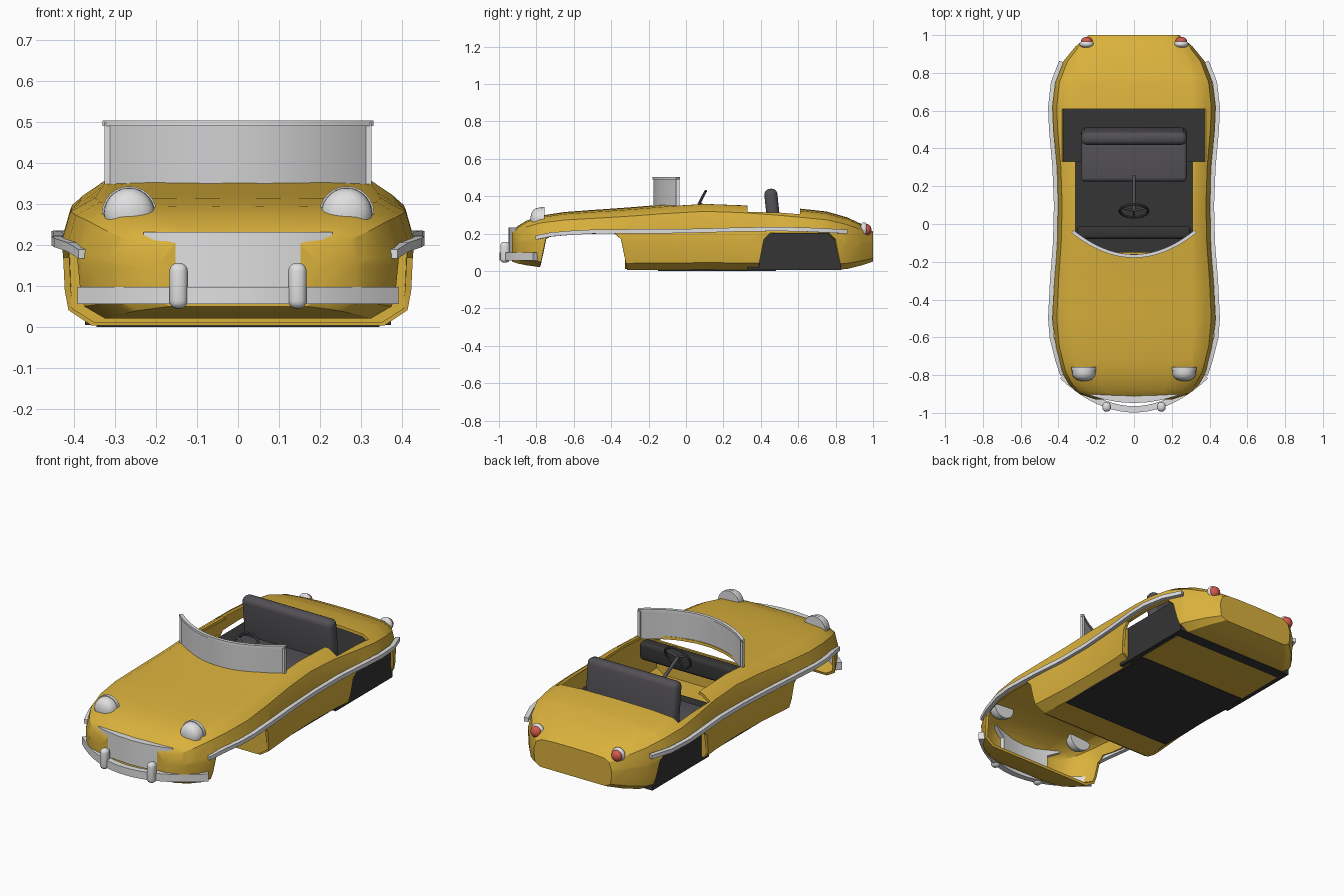
import bpy, bmesh, math
from mathutils import Vector, Matrix

if "Cube" in bpy.data.objects:
    bpy.data.objects.remove(bpy.data.objects["Cube"])


def material(name, *rgb):
    m = bpy.data.materials.new(name)
    m.use_nodes = True
    m.diffuse_color = (*rgb, 1)
    m.node_tree.nodes["Principled BSDF"].inputs["Base Color"].default_value = (*rgb, 1)
    return m


YELLOW = material("yellow paint", 0.70, 0.44, 0.045)
CHROME = material("pale grey chrome", 0.74, 0.74, 0.75)
GLASS = material("grey windscreen", 0.64, 0.64, 0.65)
DARK = material("black lining", 0.035, 0.035, 0.035)
SEAT = material("grey upholstery", 0.085, 0.08, 0.09)
RED = material("red lens", 0.65, 0.10, 0.07)


def smooth(ob):
    bpy.ops.object.select_all(action="DESELECT")
    ob.select_set(True)
    bpy.context.view_layer.objects.active = ob
    bpy.ops.object.shade_smooth_by_angle(angle=math.radians(30))


def orient(bm):
    bm.normal_update()
    bmesh.ops.recalc_face_normals(bm, faces=bm.faces)
    if bm.calc_volume(signed=True) < 0:
        bmesh.ops.reverse_faces(bm, faces=bm.faces)


def finish(name, bm, mat):
    me = bpy.data.meshes.new(name)
    bm.to_mesh(me)
    bm.free()
    me.materials.append(mat)
    ob = bpy.data.objects.new(name, me)
    bpy.context.collection.objects.link(ob)
    smooth(ob)
    return ob


def skin(rings):
    """Skin closed rings of equal length and cap both ends."""
    bm = bmesh.new()
    rows = [[bm.verts.new(p) for p in ring] for ring in rings]
    n = len(rows[0])
    for a, b in zip(rows, rows[1:]):
        for i in range(n):
            bm.faces.new((a[i], a[(i + 1) % n], b[(i + 1) % n], b[i]))
    bm.faces.new(rows[0][::-1])
    bm.faces.new(rows[-1])
    orient(bm)
    return bm


def carve(bm, planes):
    """Cut away the faces inside a convex region of (point, outward normal) planes."""
    planes = [(Vector(co), Vector(no)) for co, no in planes]

    def inside(limits):
        return [f for f in bm.faces
                if all((f.calc_center_median() - co).dot(no) < 0 for co, no in limits)]

    for i, (co, no) in enumerate(planes):
        faces = inside(planes[:i])
        edges = {e for f in faces for e in f.edges}
        verts = {v for f in faces for v in f.verts}
        bmesh.ops.bisect_plane(bm, geom=[*verts, *edges, *faces], dist=1e-5,
                               plane_co=co, plane_no=no)
    bmesh.ops.delete(bm, geom=inside(planes), context="FACES")


def strip(name, path, thick, mat):
    """Upright band along (x, y, z low, z high) points."""
    rings = []
    for i, (x, y, lo, hi) in enumerate(path):
        a, b = path[max(i - 1, 0)], path[min(i + 1, len(path) - 1)]
        t = Vector((b[0] - a[0], b[1] - a[1])).normalized() * thick / 2
        rings.append([(x - t.y, y + t.x, lo), (x + t.y, y - t.x, lo),
                      (x + t.y, y - t.x, hi), (x - t.y, y + t.x, hi)])
    return finish(name, skin(rings), mat)


def box(name, centre, size, mat, bevel=0, tilt=0):
    bm = bmesh.new()
    bmesh.ops.create_cube(bm, size=1)
    bmesh.ops.scale(bm, vec=size, verts=bm.verts)
    if bevel:
        bmesh.ops.bevel(bm, geom=bm.edges[:], offset=bevel, segments=4,
                        profile=0.5, affect="EDGES")
    m = Matrix.Translation(centre) @ Matrix.Rotation(math.radians(tilt), 4, "X")
    bmesh.ops.transform(bm, matrix=m, verts=bm.verts)
    return finish(name, bm, mat)


def rod(name, a, b, r, mat):
    a, b = Vector(a), Vector(b)
    bm = bmesh.new()
    bmesh.ops.create_cone(bm, cap_ends=True, segments=24, radius1=r, radius2=r,
                          depth=(b - a).length)
    m = Matrix.Translation((a + b) / 2) @ (b - a).to_track_quat("Z", "Y").to_matrix().to_4x4()
    bmesh.ops.transform(bm, matrix=m, verts=bm.verts)
    return finish(name, bm, mat)


def ball(name, centre, size, mat, lamp=False):
    """Ellipsoid, or a blunt front half of one for a lamp."""
    bm = bmesh.new()
    bmesh.ops.create_uvsphere(bm, u_segments=24, v_segments=14, radius=1)
    if lamp:
        for v in bm.verts:
            v.co.y = -max(-v.co.y, 0) ** 0.6
    bmesh.ops.transform(bm, matrix=Matrix.Translation(centre) @ Matrix.Diagonal((*size, 1)),
                        verts=bm.verts)
    return finish(name, bm, mat)


# Body hull: y, half width, top, bottom
stations = [
    (-.93, .20, .21, .05), (-.90, .29, .24, .04), (-.85, .345, .27, .03),
    (-.78, .385, .295, .02), (-.65, .42, .315, .01), (-.5, .435, .326, .004),
    (-.3, .425, .34, .004), (-.1, .41, .357, .004), (.1, .405, .37, .004),
    (.3, .412, .362, .004), (.5, .43, .345, .004), (.62, .435, .332, .004),
    (.75, .42, .318, .004), (.86, .375, .287, .01), (.94, .31, .25, .03),
    (1.0, .24, .21, .05)]
section = [(0, 1), (.5, .992), (.8, .965), (.94, .86), (1, .58), (.99, .25),
           (.97, .11), (.84, 0)]
rings = []
for y, w, top, low in stations:
    half = [(w * u, y, low + (top - low) * v) for u, v in section]
    rings.append(half + [(-x, y, z) for x, y, z in half[:0:-1]])
hull = skin(rings)


# Openings: cockpit front with a curved edge, cockpit rear, wheel arches, grille
def arch(front, rear):
    return [((0, front, .1), (0, -1, .2)), ((0, rear, .1), (0, 1, .2)),
            ((0, 0, .203), (0, 0, 1)), ((0, front + .03, .185), (0, -1, 1)),
            ((0, rear - .03, .185), (0, 1, 1))]


above = ((0, 0, .15), (0, 0, -1))
rim = [((x * .31, -.16 + .11 * x * x, 0), (.22 * x, -.31, 0)) for x in (-.9, -.6, -.3, 0, .3, .6, .9)]
carve(hull, [above, ((.31, 0, 0), (1, 0, 0)), ((-.31, 0, 0), (-1, 0, 0)),
             ((0, .33, 0), (0, 1, 0))] + rim)
carve(hull, [above, ((.38, 0, 0), (1, 0, 0)), ((-.38, 0, 0), (-1, 0, 0)),
             ((0, .33, 0), (0, -1, 0)), ((0, .61, 0), (0, 1, 0))])
carve(hull, arch(-.765, -.333))
for s in (1, -1):
    carve(hull, arch(.403, .813) + [((s * .345, 0, 0), (-s, 0, 0))])
carve(hull, [((0, -.88, 0), (0, 1, 0)), ((.15, 0, 0), (1, 0, 0)), ((-.15, 0, 0), (-1, 0, 0)),
             ((0, 0, .1), (0, 0, -1)), ((0, 0, .2), (0, 0, 1))])
body = finish("body", hull, YELLOW)
shell = body.modifiers.new("shell", "SOLIDIFY")
shell.thickness, shell.offset = .015, -1
bpy.context.view_layer.update()
thick = bpy.data.meshes.new_from_object(body.evaluated_get(bpy.context.evaluated_depsgraph_get()))
body.modifiers.clear()
body.data = thick
smooth(body)

# Walls closing the wheel arches
for name, y, w in (("front_bulkhead", -.32, .422), ("rear_bulkhead", .388, .414),
                   ("tail_bulkhead", .83, .385)):
    outline = [(.83, .01), (.96, .045), (.98, .1), (.98, .2)]
    half = [(w * u, z) for u, z in outline]
    ring = half + [(-x, z) for x, z in half[::-1]]
    finish(name, skin([[(x, y + d, z) for x, z in ring] for d in (-.006, .006)]), YELLOW)

# Floor, rear wheel housing, dashboard and seat
box("floor_pan", (0, .165, .015), (.69, .63, .03), DARK)
box("rear_wheel_housing", (0, .58, .106), (.746, .5, .202), DARK)
box("dashboard", (0, -.045, .285), (.6, .07, .1), DARK, .02)
box("seat_cushion", (0, .34, .16), (.56, .23, .12), SEAT, .02)
box("seat_back", (0, .465, .30), (.56, .07, .28), SEAT, .03, 6)

# Steering wheel, spokes and column
hub = Vector((0, .07, .36))
axis = Vector((0, .88, -.46)).normalized()
bpy.ops.mesh.primitive_torus_add(major_radius=.075, minor_radius=.007, major_segments=28,
                                 minor_segments=8, location=hub,
                                 rotation=(math.radians(62.4), 0, 0))
wheel = bpy.context.object
wheel.name = "steering_wheel"
wheel.data.materials.append(SEAT)
smooth(wheel)
rod("steering_column", hub, hub + axis * .21, .009, SEAT)
up = axis.cross(Vector((1, 0, 0)))
for i in range(3):
    a = math.radians(90 + 120 * i)
    rod("steering_spoke", hub, hub + (Vector((1, 0, 0)) * math.cos(a) + up * math.sin(a)) * .075,
        .006, SEAT)


# Curved front parts
def bow(half, front, back, lo, hi, n=10):
    return [(half * i / n, front + (back - front) * (i / n) ** 2, lo, hi)
            for i in range(-n, n + 1)]


strip("windscreen", bow(.318, -.17, -.045, .335, .495), .008, GLASS)
strip("windscreen_top_frame", bow(.325, -.17, -.04, .49, .503), .018, CHROME)
strip("bumper", bow(.38, -.981, -.805, .056, .098), .034, CHROME)
grille = []
for x in (-.225, -.19, -.156, -.153, -.08, 0, .08, .153, .156, .19, .225):
    low = .095 if abs(x) < .155 else .19 + (abs(x) - .155) * .5
    grille.append((x, -.93 + .04 * (x / .225) ** 2, low, .232))
strip("grille", grille, .036, CHROME)

# Paired parts and side trim
trim = [(-.8, .378, .178), (-.72, .405, .195), (-.6, .435, .205), (-.5, .443, .21),
        (-.3, .433, .212), (-.1, .417, .212), (.1, .412, .216), (.3, .42, .222),
        (.5, .438, .224), (.62, .443, .222), (.75, .428, .216), (.86, .385, .21)]
for s, side in ((1, "left"), (-1, "right")):
    strip(side + "_trim", [(s * x, y, z - .011, z + .011) for y, x, z in trim], .024, CHROME)
    box(side + "_windscreen_post", (s * .318, -.045, .42), (.014, .018, .16), CHROME)
    box(side + "_bumper_guard", (s * .145, -.968, .1), (.045, .05, .112), CHROME, .02)
    ball(side + "_headlight", (s * .265, -.77, .276), (.063, .062, .063), CHROME, True)
    rod(side + "_headlight_rim", (s * .265, -.775, .276), (s * .265, -.757, .276), .067, CHROME)
    ball(side + "_tail_bezel", (s * .25, .952, .222), (.038, .022, .038), CHROME)
    ball(side + "_tail_lens", (s * .25, .965, .22), (.031, .026, .031), RED)
